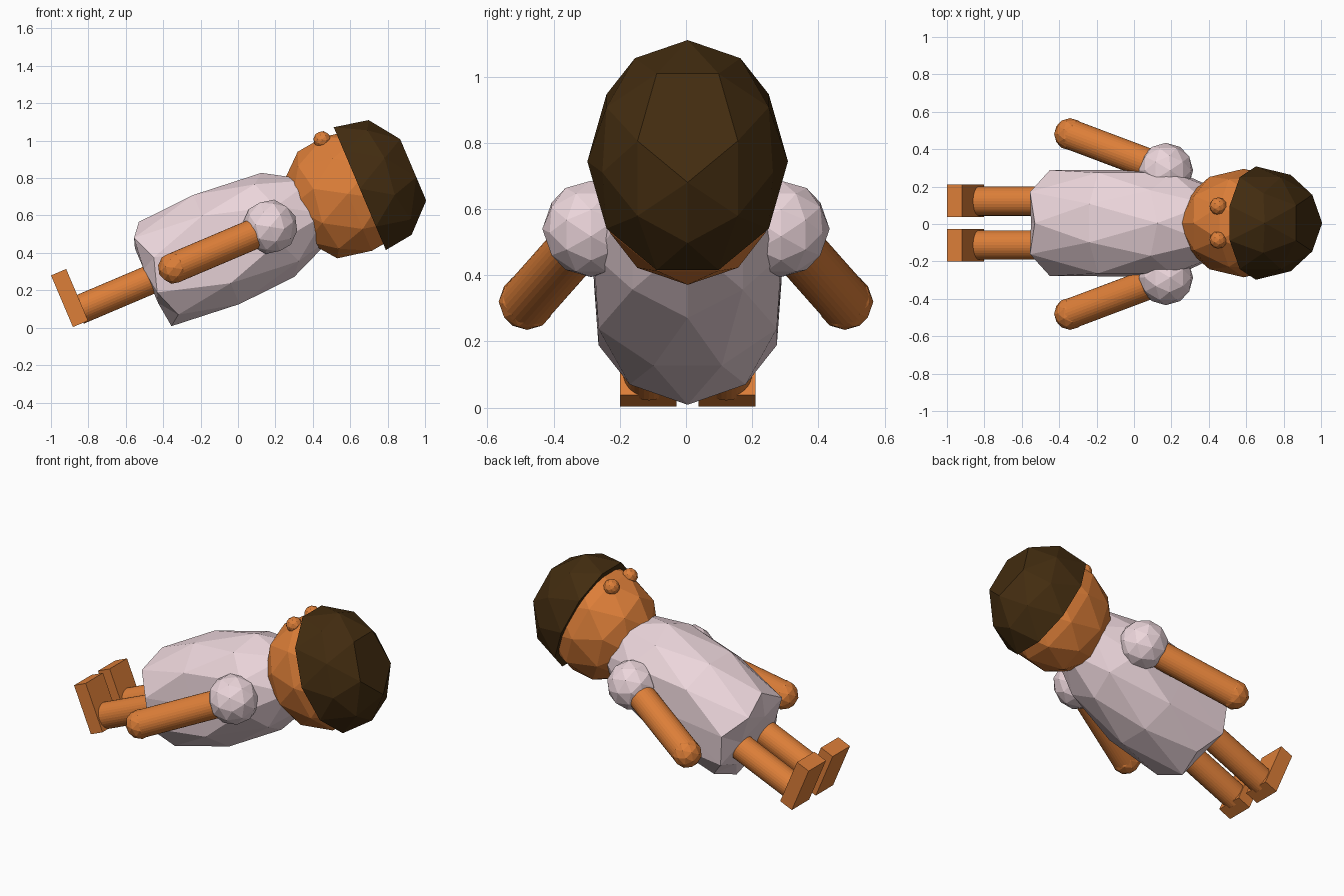
import bpy, bmesh, math
from mathutils import Matrix, Vector

if "Cube" in bpy.data.objects:
    bpy.data.objects.remove(bpy.data.objects["Cube"])

# The figure is built upright (face toward -x), then leaned back onto its heels
LEAN = Matrix.Rotation(math.radians(67), 4, 'Y')
OFF = 0.005   # small sideways offset of the body


def material(name, rgb):
    m = bpy.data.materials.new(name)
    m.diffuse_color = (*rgb, 1)
    m.use_nodes = True
    m.node_tree.nodes["Principled BSDF"].inputs["Base Color"].default_value = m.diffuse_color
    return m


SKIN = material("skin", (0.72, 0.21, 0.04))
DRESS = material("dress_cloth", (0.84, 0.67, 0.71))
HAIR = material("hair_brown", (0.055, 0.025, 0.005))


def finish(name, bm, mat):
    bmesh.ops.recalc_face_normals(bm, faces=bm.faces)
    bm.transform(LEAN)
    me = bpy.data.meshes.new(name)
    bm.to_mesh(me)
    bm.free()
    me.materials.append(mat)
    ob = bpy.data.objects.new(name, me)
    bpy.context.collection.objects.link(ob)
    return ob


def ball(name, centre, scale, mat, edit=None):
    bm = bmesh.new()
    bmesh.ops.create_icosphere(bm, subdivisions=2, radius=1)
    if edit:
        edit(bm)
    bm.transform(Matrix.Translation(centre) @ Matrix.Diagonal((*scale, 1)))
    finish(name, bm, mat)


def rod(name, a, b, r, mat):
    a, b = Vector(a), Vector(b)
    d = b - a
    bm = bmesh.new()
    bmesh.ops.create_cone(bm, cap_ends=True, segments=32, radius1=r, radius2=r, depth=d.length)
    bm.transform(Matrix.Translation((a + b) / 2) @ d.to_track_quat('Z', 'Y').to_matrix().to_4x4())
    finish(name, bm, mat)


def box(name, centre, size, mat):
    bm = bmesh.new()
    bmesh.ops.create_cube(bm, size=1)
    bm.transform(Matrix.Translation(centre) @ Matrix.Diagonal((*size, 1)))
    finish(name, bm, mat)


def shape_dress(bm):
    # flat hem and slightly flattened sides
    for v in bm.verts:
        v.co.z = max(v.co.z, -0.55)
        v.co.y = max(-0.855, min(0.855, v.co.y))


def shape_hair(bm):
    # upper half only, with a flat crown
    bmesh.ops.delete(bm, geom=[v for v in bm.verts if v.co.z < -0.05], context='VERTS')
    bmesh.ops.holes_fill(bm, edges=[e for e in bm.edges if e.is_boundary], sides=0)
    for v in bm.verts:
        v.co.z = min(v.co.z, 0.851)


# Dress, head and hair
ball("dress", (-0.43, OFF, 0.057), (0.333, 0.333, 0.725), DRESS, shape_dress)
ball("head", (-0.43, OFF, 0.82), (0.348, 0.29, 0.355), SKIN)
ball("hair", (-0.43, OFF, 0.89), (0.375, 0.303, 0.355), HAIR, shape_hair)

for side, s in (("left", 1), ("right", -1)):
    # Eyes
    ball(f"{side}_eye", (-0.749, OFF + s * 0.09, 0.807), (0.047,) * 3, SKIN)
    # Arms
    ball(f"{side}_sleeve", (-0.43, s * 0.287, 0.368), (0.147,) * 3, DRESS)
    rod(f"{side}_arm", (-0.428, s * 0.30, 0.33), (-0.428, s * 0.48, -0.19), 0.081, SKIN)
    ball(f"{side}_hand", (-0.428, s * 0.48, -0.19), (0.086,) * 3, SKIN)
    # Legs
    rod(f"{side}_leg", (-0.42, OFF + s * 0.117, -0.2), (-0.42, OFF + s * 0.117, -0.75), 0.078, SKIN)
    box(f"{side}_foot", (-0.498, OFF + s * 0.119, -0.767), (0.30, 0.172, 0.088), SKIN)
